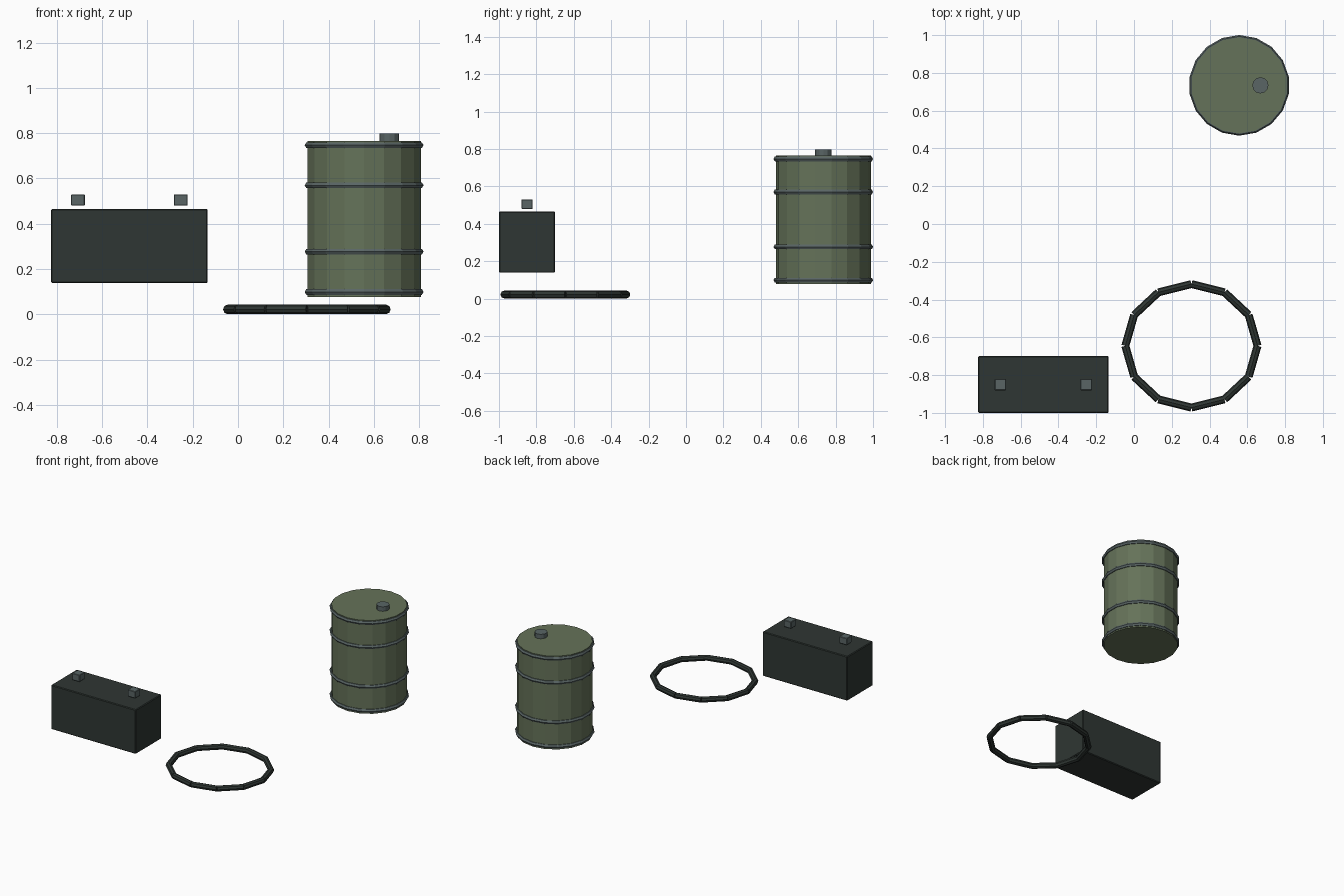
import bpy
from math import cos, sin, pi, radians
from mathutils import Vector

if "Cube" in bpy.data.objects:
    bpy.data.objects.remove(bpy.data.objects["Cube"])


def material(name, rgb):
    m = bpy.data.materials.new(name)
    m.diffuse_color = (*rgb, 1)
    m.use_nodes = True
    m.node_tree.nodes["Principled BSDF"].inputs["Base Color"].default_value = m.diffuse_color
    return m


GREEN = material("olive_paint", (0.13, 0.17, 0.10))
STEEL = material("dull_steel", (0.10, 0.13, 0.13))
DARK = material("dark_rubber", (0.028, 0.037, 0.033))


def finish(name, mat):
    ob = bpy.context.object
    ob.name = name
    ob.data.materials.append(mat)
    return ob


def box(name, loc, size, mat, bevel):
    bpy.ops.mesh.primitive_cube_add(size=1, location=loc)
    ob = finish(name, mat)
    ob.scale = size
    bpy.ops.object.transform_apply(location=False, rotation=False, scale=True)
    b = ob.modifiers.new("edge", 'BEVEL')
    b.width, b.segments = bevel, 1
    return ob


def cylinder(name, loc, r, h, sides, mat):
    bpy.ops.mesh.primitive_cylinder_add(vertices=sides, radius=r, depth=h, location=loc)
    return finish(name, mat)


# Battery case with two terminals hovering just above the lid
box("battery_case", (-0.48, -0.85, 0.302), (0.692, 0.30, 0.327), DARK, 0.005)
for side, s in (("left", -1), ("right", 1)):
    box(f"battery_terminal_{side}", (-0.48 + s * 0.227, -0.85, 0.505),
        (0.061, 0.061, 0.05), STEEL, 0.003)

# Drum body, hoops and filler cap
BX, BY = 0.557, 0.734
cylinder("drum_body", (BX, BY, 0.421), 0.254, 0.688, 18, GREEN)
for i, z in enumerate((0.099, 0.277, 0.570, 0.747)):
    bpy.ops.mesh.primitive_torus_add(location=(BX, BY, z), major_segments=18,
                                     minor_segments=6, major_radius=0.252,
                                     minor_radius=0.0145, rotation=(0, 0, pi / 2))
    finish(f"drum_hoop_{i + 1}", STEEL)
cylinder("drum_cap", (BX + 0.112, BY, 0.781), 0.043, 0.034, 12, STEEL)

# Oval cable loop of twelve straight rods
N = 12
pts = [Vector((0.304 + 0.35 * cos(2 * pi * i / N),
               -0.645 + 0.327 * sin(2 * pi * i / N), 0.022)) for i in range(N)]
for i in range(N):
    a, b = pts[i], pts[(i + 1) % N]
    d = b - a
    rod = cylinder(f"cable_segment_{i + 1}", (a + b) / 2, 0.021, d.length, 8, DARK)
    rod.rotation_euler = d.to_track_quat('Z', 'Y').to_euler()
